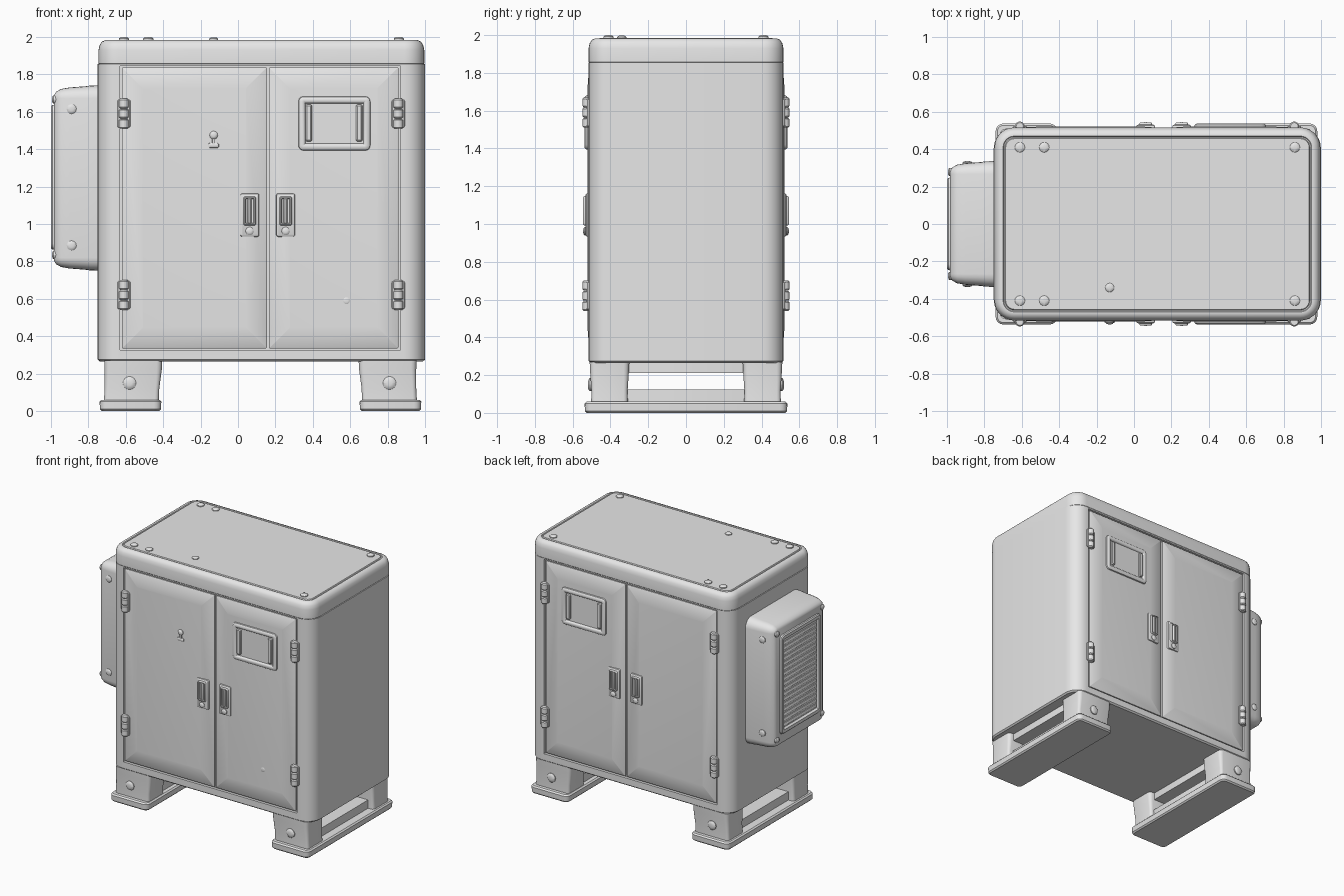
import bpy
import bmesh
from math import cos, sin, pi

cube = bpy.data.objects.get("Cube")
if cube:
    bpy.data.objects.remove(cube, do_unlink=True)

grey = bpy.data.materials.new("plain_grey")
grey.use_nodes = True
grey.diffuse_color = (0.8, 0.8, 0.8, 1)
grey.node_tree.nodes["Principled BSDF"].inputs["Base Color"].default_value = (0.8, 0.8, 0.8, 1)

parts = []


# Directions a stack of outlines can grow in: up, toward the vent side, front or back
def up(a, b, t):
    return (a, b, t)


def vent_side(a, b, t):
    return (-t, a, b)


def front(a, b, t):
    return (a, -t, b)


def back(a, b, t):
    return (a, t, b)


def outline(rect, r, inset, shift, n):
    """Rounded rectangle, shrunk by inset and moved along its first axis."""
    a0, a1, b0, b1 = rect
    a0, a1, b0, b1 = a0 + inset + shift, a1 - inset + shift, b0 + inset, b1 - inset
    r = max(r - inset, 0.002)
    points = []
    for k, (ca, cb) in enumerate([(a1 - r, b1 - r), (a0 + r, b1 - r), (a0 + r, b0 + r), (a1 - r, b0 + r)]):
        for i in range(n + 1):
            q = (k + i / n) * pi / 2
            points.append((ca + r * cos(q), cb + r * sin(q)))
    return points


def loft(name, rect, r, steps, place=up, n=3, edit=None):
    """Stack rounded rectangles; each step is (height, inset, optional shift)."""
    bm = bmesh.new()
    rings = []
    for step in steps:
        t, inset = step[:2]
        shift = step[2] if len(step) > 2 else 0
        rings.append([bm.verts.new(place(a, b, t)) for a, b in outline(rect, r, inset, shift, n)])
    count = len(rings[0])
    for low, high in zip(rings, rings[1:]):
        for i in range(count):
            j = (i + 1) % count
            bm.faces.new((low[i], low[j], high[j], high[i]))
    bm.faces.new(rings[0][::-1])
    bm.faces.new(rings[-1])
    bmesh.ops.recalc_face_normals(bm, faces=bm.faces)
    if edit:
        edit(bm)
    mesh = bpy.data.meshes.new(name)
    bm.to_mesh(mesh)
    bm.free()
    mesh.materials.append(grey)
    ob = bpy.data.objects.new(name, mesh)
    bpy.context.collection.objects.link(ob)
    parts.append(ob)
    return ob


def button(name, a, b, t, r, h, place):
    """Low domed bolt head."""
    rect = (a - r, a + r, b - r, b + r)
    loft(name, rect, r, [(t - 0.01, 0), (t + h * 0.5, 0), (t + h * 0.85, r * 0.25), (t + h, r * 0.6)], place, 4)


def door_recess(bm):
    """Sink the flat front and back faces where the doors sit."""
    bm.normal_update()
    for f in [f for f in bm.faces if abs(f.normal.y) > 0.99 and f.calc_area() > 1]:
        bmesh.ops.inset_individual(bm, faces=[f], thickness=0.005, depth=0)
        mid = f.calc_center_median()
        for v in f.verts:
            v.co.x = -0.63 if v.co.x < mid.x else 0.87
            v.co.z = 0.325 if v.co.z < mid.z else 1.845
        bmesh.ops.inset_individual(bm, faces=[f], thickness=0.0005, depth=-0.02)


# Cabinet and lid
loft("cabinet_body", (-0.75, 1.0, -0.515, 0.515), 0.11,
     [(0.265, 0.012), (0.275, 0), (1.855, 0)], n=7, edit=door_recess)
loft("cabinet_lid", (-0.75, 1.0, -0.52, 0.52), 0.11,
     [(1.85, 0.012), (1.858, 0.004), (1.93, 0.004), (1.957, 0.01), (1.975, 0.022), (1.983, 0.04),
      (1.983, 0.05), (1.978, 0.054), (1.978, 0.06), (1.985, 0.064)], n=7)
for x in (-0.61, -0.48, 0.86):
    for y in (-0.41, 0.41):
        button("lid_bolt", x, y, 1.983, 0.027, 0.017, up)
button("lid_stud", -0.13, -0.34, 1.983, 0.024, 0.015, up)

# Doors and their fittings, the same on front and back
for place, side in ((front, "front"), (back, "back")):
    for a0, a1 in ((-0.62, 0.154), (0.166, 0.857)):
        loft(side + "_door", (a0, a1, 0.335, 1.837), 0.004,
             [(0.496, 0), (0.509, 0), (0.513, 0.006), (0.521, 0.11)], place, 1)

    # Window frame with a sunken pane and two upright grips
    loft(side + "_window_frame", (0.32, 0.71, 1.39, 1.685), 0.03,
         [(0.51, 0), (0.53, 0.005), (0.537, 0.015), (0.537, 0.03), (0.532, 0.037), (0.523, 0.04)], place)
    for a in (0.378, 0.648):
        loft(side + "_window_grip", (a - 0.018, a + 0.018, 1.44, 1.64), 0.012,
             [(0.52, 0), (0.533, 0.002), (0.538, 0.008)], place)

    # Latches beside the door split
    for a in (0.0625, 0.255):
        loft(side + "_latch_plate", (a - 0.052, a + 0.052, 0.93, 1.165), 0.012,
             [(0.51, 0), (0.527, 0.004), (0.532, 0.012)], place)
        loft(side + "_latch_frame", (a - 0.036, a + 0.036, 0.99, 1.15), 0.014,
             [(0.52, 0), (0.54, 0.003), (0.544, 0.007), (0.544, 0.013), (0.533, 0.015)], place)
        loft(side + "_latch_lever", (a - 0.011, a + 0.011, 1.0, 1.14), 0.008,
             [(0.53, 0), (0.541, 0.002), (0.545, 0.006)], place)
        button(side + "_latch_button", a, 0.962, 0.53, 0.022, 0.014, place)

    # Hinges: thin leaf and three knuckles
    sign = -1 if place is front else 1
    for x in (-0.61, 0.857):
        for z in (0.62, 1.59):
            loft(side + "_hinge_leaf", (x - 0.035, x + 0.035, z - 0.075, z + 0.075), 0.01,
                 [(0.5, 0), (0.522, 0), (0.526, 0.004)], place)
            for k in (-1, 0, 1):
                c, y, r = z + k * 0.054, sign * 0.522, 0.026
                loft(side + "_hinge_knuckle", (x - r, x + r, y - r, y + r), r,
                     [(c - 0.026, 0.006), (c - 0.019, 0), (c + 0.019, 0), (c + 0.026, 0.006)], n=4)

# Lock on the wide front door, stud on the narrow one
loft("lock_plate", (-0.16, -0.1, 1.405, 1.435), 0.01, [(0.51, 0), (0.526, 0.003), (0.53, 0.01)], front)
loft("lock_stem", (-0.14, -0.12, 1.42, 1.47), 0.008, [(0.51, 0), (0.53, 0.003)], front)
button("lock_knob", -0.13, 1.475, 0.518, 0.022, 0.018, front)
button("door_stud", 0.58, 0.59, 0.516, 0.02, 0.008, front)

# Skids: plate, two tapered legs and cross beams, mirrored about the cabinet centre
centre = 0.12
for m in (-1, 1):
    def span(inner, outer):
        return tuple(sorted((centre + m * inner, centre + m * outer)))

    loft("skid_plate", (*span(0.53, 0.86), -0.537, 0.537), 0.04,
         [(0, 0.012), (0.01, 0.002), (0.05, 0), (0.06, 0.01)], n=4)
    for sy in (-1, 1):
        ys = sorted((sy * 0.30, sy * 0.51))
        loft("skid_leg", (*span(0.525, 0.835), *ys), 0.03,
             [(0.05, 0.008, m * 0.01), (0.12, 0.009, m * 0.007), (0.225, 0.002, 0), (0.27, 0, 0)])
        button("skid_bolt", centre - 0.7 if m < 0 else centre + 0.69, 0.15, 0.499, 0.035, 0.02,
               front if sy < 0 else back)
    for z0, z1, name in ((0.055, 0.125, "skid_lower_beam"), (0.21, 0.27, "skid_upper_beam")):
        loft(name, (*span(0.57, 0.79), -0.32, 0.32), 0.01, [(z0, 0), (z1, 0)])

# Side vent housing
loft("vent_housing", (-0.337, 0.337, 0.75, 1.742), 0.07,
     [(0.73, 0), (0.79, 0.002), (0.82, 0.006), (0.9, 0.012), (0.945, 0.02), (0.972, 0.034), (0.983, 0.052)],
     vent_side, 5)
loft("vent_frame", (-0.25, 0.25, 0.86, 1.64), 0.035,
     [(0.97, 0), (0.993, 0.004), (1.0, 0.012), (1.0, 0.036), (0.984, 0.045)], vent_side)
slats = 17
for i in range(slats):
    z = 0.912 + i * 0.676 / slats
    loft("vent_slat", (-0.205, 0.205, z, z + 0.029), 0.003,
         [(0.975, 0), (0.99, 0.003), (0.995, 0.01)], vent_side, 1)
for z in (0.885, 1.615):
    button("vent_side_bolt", -0.89, z, 0.322, 0.026, 0.014, front)
    button("vent_side_bolt", -0.89, z, 0.322, 0.026, 0.014, back)
    for y in (-0.278, 0.278):
        button("vent_face_bolt", y, z + (0.05 if z > 1 else -0.05), 0.98, 0.022, 0.014, vent_side)

# Smooth the rounded edges and keep the sharp ones
bpy.ops.object.select_all(action="DESELECT")
for ob in parts:
    ob.select_set(True)
bpy.context.view_layer.objects.active = parts[0]
bpy.ops.object.shade_smooth_by_angle(angle=0.65)
